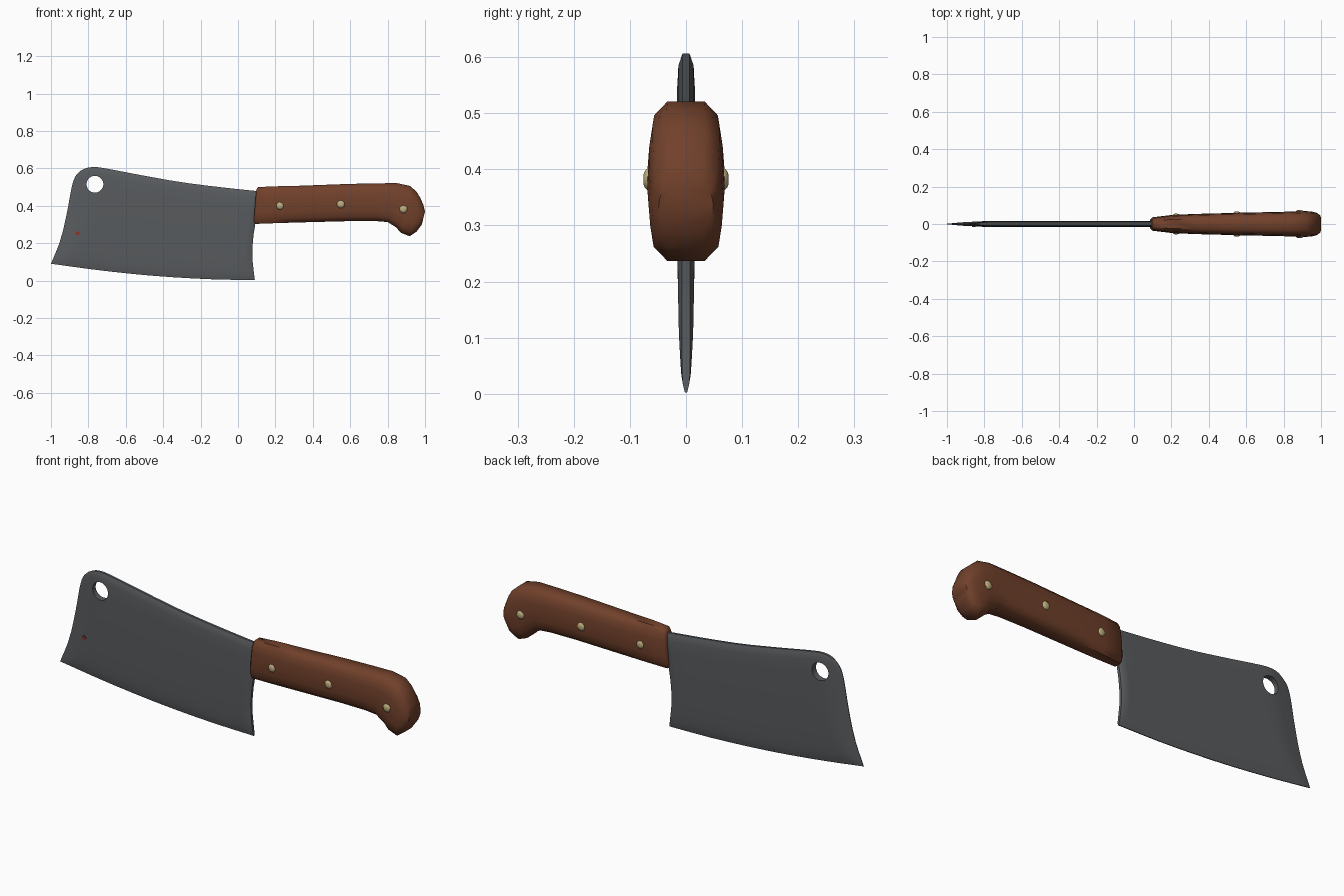
import bpy, bmesh, math
from mathutils import Vector

if "Cube" in bpy.data.objects:
    bpy.data.objects.remove(bpy.data.objects["Cube"])


def material(name, rgb):
    m = bpy.data.materials.new(name)
    m.diffuse_color = (*rgb, 1)
    m.use_nodes = True
    m.node_tree.nodes["Principled BSDF"].inputs["Base Color"].default_value = m.diffuse_color
    return m


STEEL = material("dark steel", (0.098, 0.105, 0.112))
WOOD = material("brown wood", (0.165, 0.052, 0.024))
BRASS = material("pale brass", (0.50, 0.42, 0.21))
RED = material("dark red", (0.25, 0.03, 0.02))


def make(name, verts, faces, mat):
    me = bpy.data.meshes.new(name)
    me.from_pydata(verts, [], faces)
    bm = bmesh.new()
    bm.from_mesh(me)
    bmesh.ops.recalc_face_normals(bm, faces=bm.faces)
    bm.to_mesh(me)
    bm.free()
    me.materials.append(mat)
    ob = bpy.data.objects.new(name, me)
    bpy.context.collection.objects.link(ob)
    return ob


def smooth(ob, angle):
    bpy.ops.object.select_all(action='DESELECT')
    ob.select_set(True)
    bpy.context.view_layer.objects.active = ob
    bpy.ops.object.shade_smooth_by_angle(angle=math.radians(angle))


def loft(name, rings, mat):
    n = len(rings[0])
    verts = [p for r in rings for p in r]
    faces = [tuple(range(n)), tuple(range(len(verts) - n, len(verts)))]
    for i in range(len(rings) - 1):
        for j in range(n):
            k = (j + 1) % n
            faces.append((i*n + j, i*n + k, (i+1)*n + k, (i+1)*n + j))
    return make(name, verts, faces, mat)


def rod(name, x, z, profile, sides, mat):
    """Turned shape along y; profile holds (y, radius)."""
    rings = [[(x + r*math.cos(2*math.pi*(a + .5)/sides), y,
               z + r*math.sin(2*math.pi*(a + .5)/sides)) for a in range(sides)]
             for y, r in profile]
    return loft(name, rings, mat)


def curve(points):
    """Smooth curve through points, evaluated by length fraction."""
    p = [Vector(q) for q in points]
    d = [0]
    for a, b in zip(p, p[1:]):
        d.append(d[-1] + (b - a).length)

    def at(t):
        s = t * d[-1]
        i = max(k for k in range(len(p) - 1) if d[k] <= s + 1e-9)
        h = d[i+1] - d[i]
        f = (s - d[i]) / h

        def tan(k):
            a, b = max(k - 1, 0), min(k + 1, len(p) - 1)
            return (p[b] - p[a]) / (d[b] - d[a]) * h
        return ((2*f**3 - 3*f**2 + 1)*p[i] + (f**3 - 2*f**2 + f)*tan(i)
                + (3*f**2 - 2*f**3)*p[i+1] + (f**3 - f**2)*tan(i+1))
    return at


def ramp(t, pts):
    for (a, x), (b, y) in zip(pts, pts[1:]):
        if t <= b:
            return x + (y - x) * (t - a) / (b - a)
    return pts[-1][1]


# Blade: patch between four edge curves, thinning towards the edges
bottom = curve([(-1, .09), (-.74, .055), (-.47, .027), (-.17, .008), (.09, .002)])
top = curve([(-.843, .586), (-.81, .602), (-.765, .607), (-.71, .6), (-.52, .564),
             (-.31, .527), (-.1, .5), (.125, .476)])
left = curve([(-1, .09), (-.95, .215), (-.915, .36), (-.887, .51), (-.868, .56), (-.843, .586)])
right = curve([(.09, .002), (.077, .12), (.078, .2), (.092, .3), (.125, .476)])
US = [0, .012, .025, .045, .07, .1, .14, .2, .3, .4, .5, .6, .7, .8, .9, .96, .988, 1]
VS = [0, .03, .07, .13, .22, .35, .5, .63, .74, .82, .88, .92, .95, .975, 1]
BY_V = [(0, .002), (.05, .008), (.2, .0125), (.5, .0155), (.85, .017), (.95, .0135), (1, .006)]
BY_U = [(0, .0015), (.12, .017), (.985, .017), (1, .007)]
nu, nv = len(US), len(VS)
verts, faces = [], []
for side in (-1, 1):
    for u in US:
        for v in VS:
            q = ((1-v)*bottom(u) + v*top(u) + (1-u)*left(v) + u*right(v)
                 - (1-u)*(1-v)*bottom(0) - u*(1-v)*bottom(1) - (1-u)*v*top(0) - u*v*top(1))
            t = min(ramp(v, BY_V), ramp(u, BY_U))
            verts.append((q.x, side*t, q.y))
N = nu * nv
for o in (0, N):
    for i in range(nu - 1):
        for j in range(nv - 1):
            a = o + i*nv + j
            faces.append((a, a + nv, a + nv + 1, a + 1))
border = ([i*nv for i in range(nu)] + [(nu-1)*nv + j for j in range(1, nv)]
          + [i*nv + nv - 1 for i in range(nu - 2, -1, -1)] + list(range(nv - 2, 0, -1)))
for a, b in zip(border, border[1:] + border[:1]):
    faces.append((a, b, b + N, a + N))
blade = make("blade", verts, faces, STEEL)

# Hanging hole
cutter = rod("hole_cutter", -.765, .515, [(-.1, .045), (.1, .045)], 24, STEEL)
cutter.hide_render = True
mod = blade.modifiers.new("hole", 'BOOLEAN')
mod.operation = 'DIFFERENCE'
mod.solver = 'EXACT'
mod.object = cutter
bpy.context.view_layer.objects.active = blade
bpy.ops.object.modifier_apply(modifier=mod.name)
bpy.data.objects.remove(cutter)
smooth(blade, 35)

# Handle: rounded sections, each from a bottom point to a top point
SECTIONS = [  # top x, top z, bottom x, bottom z, half width
    (.098, .488, .084, .316, .027), (.108, .5, .092, .303, .036), (.2, .504, .2, .307, .048),
    (.33, .507, .33, .311, .054), (.6, .517, .6, .318, .061), (.75, .52, .74, .318, .064),
    (.85, .521, .8, .313, .066), (.92, .506, .845, .285, .069), (.955, .475, .87, .256, .069),
    (.975, .442, .918, .237, .067), (.991, .405, .955, .262, .061), (1, .37, .983, .3, .049)]
SHAPE = [(0, .5), (.12, .86), (.3, .95), (.5, 1), (.7, .95), (.88, .86), (1, .5)]
SHAPE += [(s, -w) for s, w in reversed(SHAPE)]
rings = [[(bx + (tx - bx)*s, w*f, bz + (tz - bz)*s) for s, f in SHAPE]
         for tx, tz, bx, bz, w in SECTIONS]
smooth(loft("handle", rings, WOOD), 50)

# Rivets pass through the handle and show on both sides
for i, (x, z, h) in enumerate([(.225, .4, .055), (.55, .408, .067), (.885, .382, .076)]):
    half = [(h, .008), (h - .002, .015), (h - .008, .022), (h - .02, .022)]
    profile = [(-y, r) for y, r in half] + half[::-1]
    smooth(rod(f"rivet_{i + 1}", x, z, profile, 8, BRASS), 50)

# Small red dot on the front of the blade
rod("red_dot", -.857, .253, [(-.0155, .01), (0, .01)], 10, RED)
